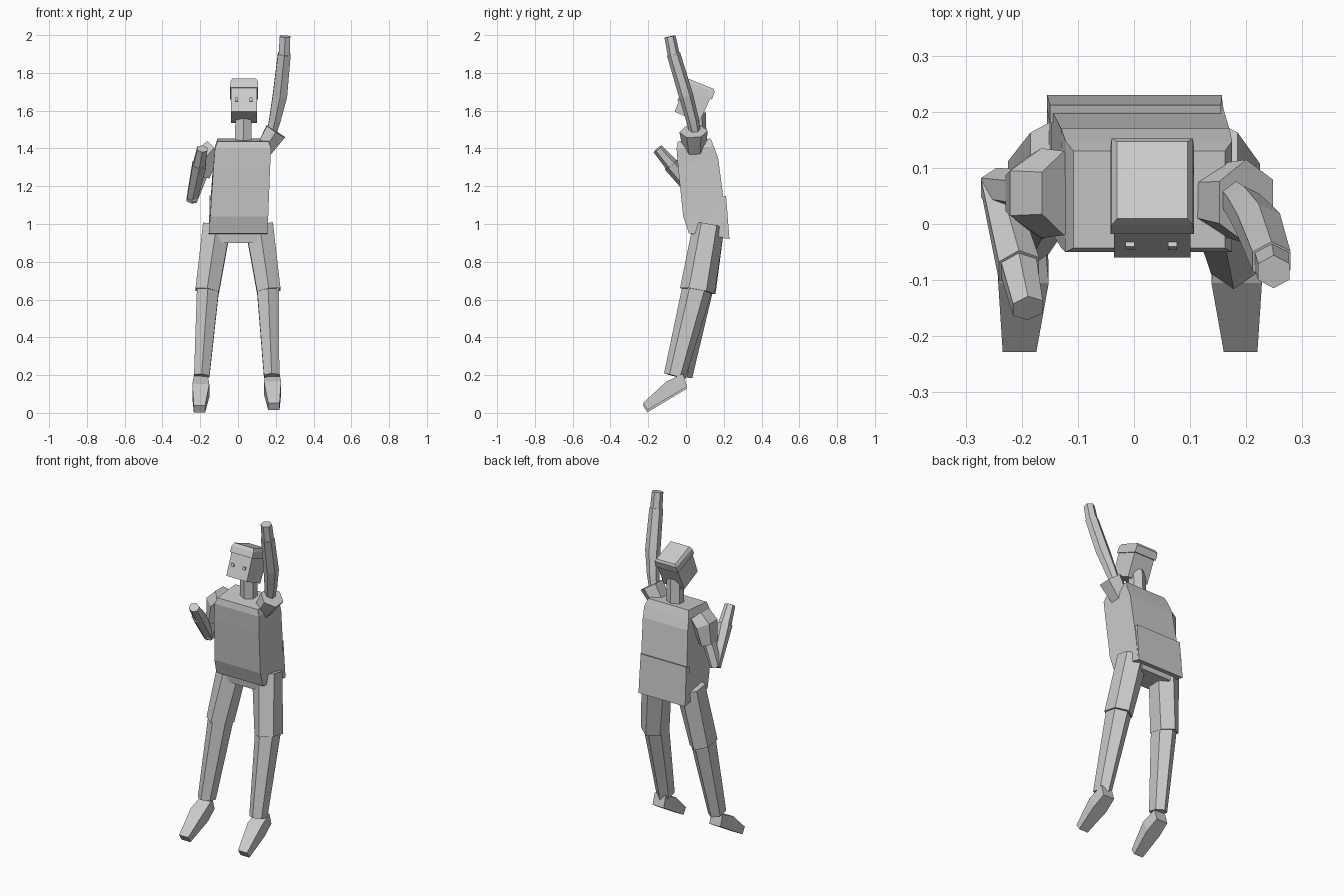
import bpy
import bmesh
from math import cos, sin, pi
from mathutils import Vector

cube = bpy.data.objects.get("Cube")
if cube:
    bpy.data.objects.remove(cube, do_unlink=True)

grey = bpy.data.materials.new("plain_grey")
grey.use_nodes = True
grey.diffuse_color = (0.6, 0.6, 0.6, 1)
grey.node_tree.nodes["Principled BSDF"].inputs["Base Color"].default_value = (0.6, 0.6, 0.6, 1)


def loft(name, rings):
    """Skin a stack of equal-sized rings and cap both ends."""
    bm = bmesh.new()
    rows = [[bm.verts.new(p) for p in ring] for ring in rings]
    n = len(rows[0])
    for a, b in zip(rows, rows[1:]):
        for i in range(n):
            j = (i + 1) % n
            bm.faces.new((a[i], a[j], b[j], b[i]))
    bm.faces.new(rows[0])
    bm.faces.new(rows[-1])
    bmesh.ops.recalc_face_normals(bm, faces=bm.faces)
    mesh = bpy.data.meshes.new(name)
    bm.to_mesh(mesh)
    bm.free()
    mesh.materials.append(grey)
    obj = bpy.data.objects.new(name, mesh)
    bpy.context.collection.objects.link(obj)
    return obj


def slab(name, rows):
    """Four-sided loft; a row is x0, x1, then (y, z) of its two edges."""
    return loft(name, [[(x0, ya, za), (x1, ya, za), (x1, yb, zb), (x0, yb, zb)]
                       for x0, x1, ya, za, yb, zb in rows])


def limb(name, rows, sides=6):
    """Faceted tube; a row is a centre point, its width and depth radius."""
    pts = [Vector(r[:3]) for r in rows]
    rings = []
    for i, (p, r) in enumerate(zip(pts, rows)):
        along = (pts[min(i + 1, len(pts) - 1)] - pts[max(i - 1, 0)]).normalized()
        u = (Vector((1, 0, 0)) - along * along.x).normalized()
        v = along.cross(u)
        rings.append([p + u * r[3] * cos(a) + v * r[4] * sin(a)
                      for a in (pi / 2 + 2 * pi * k / sides for k in range(sides))])
    return loft(name, rings)


# Torso, back flap and pelvis
slab("torso", [(-.155, .157, .015, .95, .222, .925),
               (-.147, .16, -.015, 1.04, .203, 1.10),
               (-.13, .17, -.042, 1.30, .17, 1.35),
               (-.122, .175, -.05, 1.40, .148, 1.41),
               (-.108, .162, -.043, 1.437, .13, 1.452)])
slab("back_flap", [(-.155, .157, .205, .925, .23, .92),
                   (-.15, .155, .18, 1.14, .212, 1.15)])
slab("pelvis", [(-.10, .10, .04, .90, .19, .90),
                (-.12, .12, .03, .98, .20, .98)])

# Neck, tilted head, cap and eyes
limb("neck", [(.027, .065, 1.41, .05, .045), (.03, .06, 1.59, .05, .045)])
slab("head", [(-.036, .101, -.06, 1.595, .07, 1.535),
              (-.036, .101, -.005, 1.735, .135, 1.68)])
slab("cap", [(-.042, .107, -.018, 1.722, .137, 1.66),
             (-.04, .105, -.002, 1.755, .152, 1.70),
             (-.03, .095, .01, 1.77, .147, 1.715)])
for label, x in (("right_eye", -.007), ("left_eye", .069)):
    slab(label, [(x - .008, x + .008, -.046, 1.652, -.034, 1.647),
                 (x - .008, x + .008, -.040, 1.669, -.028, 1.664)])

# Legs: same build, the right one swung further back
for label, s, dy, dz, ankle_x in (("left", 1, 0, 0, .178), ("right", -1, .045, -.012, .192)):
    limb(label + "_thigh", [(s * .112, .12, .99, .085, .083),
                            (s * .163, .06 + dy * .1, .645, .072, .093)])
    limb(label + "_shin", [(s * .158, .062 + dy * .1, .67, .068, .08),
                           (s * ankle_x, -.06 + dy * .8, .195, .047, .058)])
    x = s * (ankle_x + .005)
    toe = s * (ankle_x + .012)
    slab(label + "_foot", [(x - .037, x + .037, -.015, .208 + dz, .005, .14 + dz),
                           (x - .045, x + .045, -.105, .165 + dz, -.07, .095 + dz),
                           (toe - .03, toe + .03, -.228, .052 + dz, -.205, .015 + dz)])

# Raised left arm with its flared sleeve
limb("left_sleeve", [(.135, .045, 1.39, .05, .06),
                     (.20, .04, 1.49, .066, .075)])
limb("left_arm", [(.165, .06, 1.43, .024, .026),
                  (.195, .035, 1.55, .035, .034),
                  (.222, .0, 1.68, .044, .038),
                  (.245, -.066, 1.90, .039, .036)])
limb("left_hand", [(.245, -.064, 1.89, .035, .032),
                   (.249, -.085, 1.993, .032, .03)])

# Bent right arm with its hanging sleeve
limb("right_sleeve", [(-.125, .055, 1.405, .06, .075),
                      (-.165, .055, 1.36, .07, .08),
                      (-.19, .055, 1.25, .046, .065)])
limb("right_upper_arm", [(-.165, .055, 1.34, .04, .04),
                         (-.245, .065, 1.125, .034, .035)])
limb("right_forearm", [(-.245, .07, 1.125, .032, .028),
                       (-.205, -.08, 1.315, .042, .042)])
limb("right_hand", [(-.206, -.075, 1.31, .037, .036),
                    (-.189, -.15, 1.398, .031, .028)])
